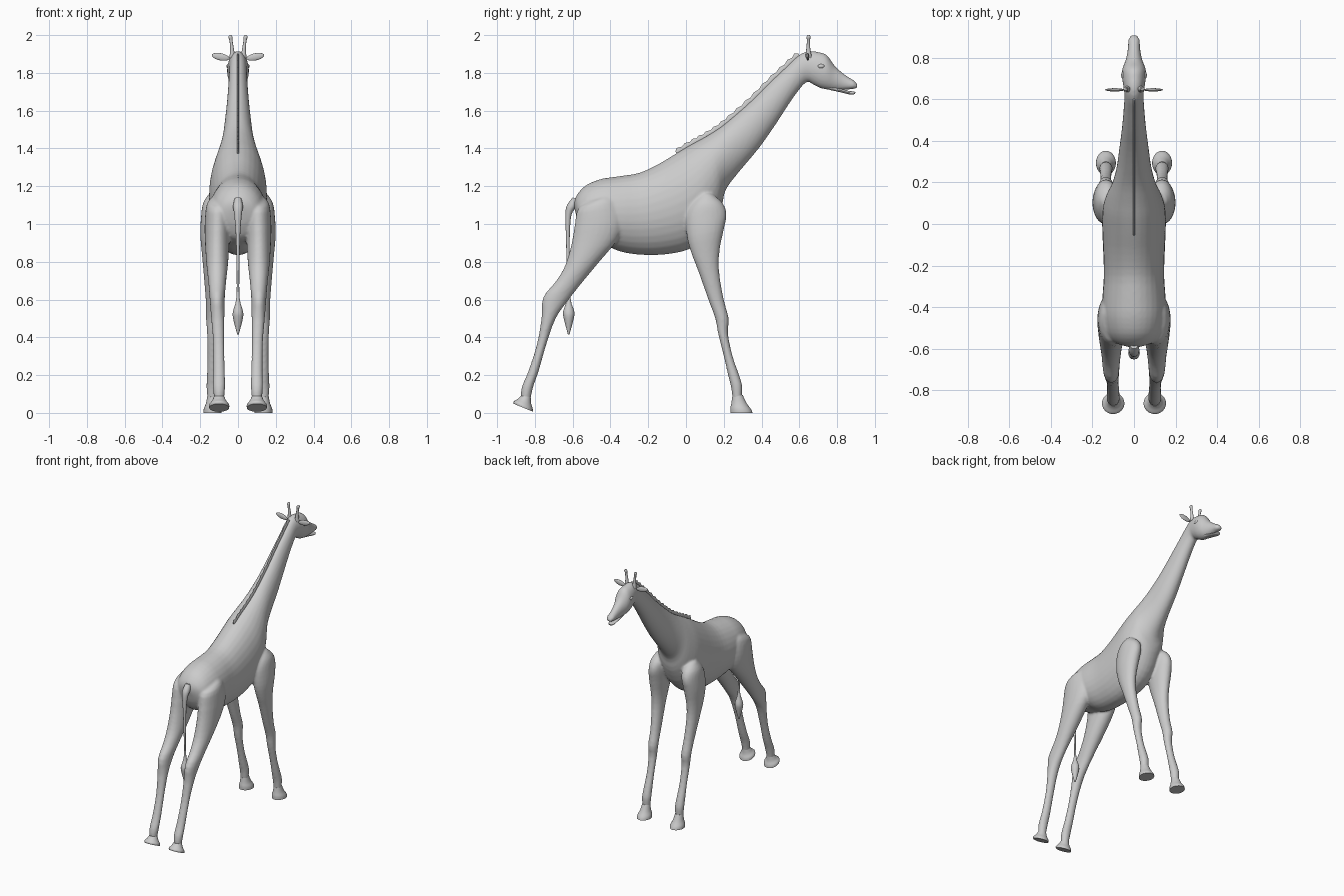
import bpy, bmesh, math
from mathutils import Vector, Matrix

GREY = bpy.data.materials.new("plain_grey")
GREY.diffuse_color = (0.6, 0.6, 0.6, 1)


def spline(rows, steps):
    """Catmull-Rom interpolation through rows of numbers."""
    out = []
    for i in range(len(rows) - 1):
        p0, p1 = rows[max(i - 1, 0)], rows[i]
        p2, p3 = rows[i + 1], rows[min(i + 2, len(rows) - 1)]
        for k in range(steps):
            t = k / steps
            out.append([0.5 * (2 * b + (c - a) * t + (2 * a - 5 * b + 4 * c - d) * t * t
                               + (3 * b - a - 3 * c + d) * t ** 3)
                        for a, b, c, d in zip(p0, p1, p2, p3)])
    return out + [list(rows[-1])]


def loft(bm, rows, sides=24, steps=3, side=1):
    """Skin oval rings; each row is (y1, z1, y2, z2, centre x, half width)."""
    rings = []
    for y1, z1, y2, z2, x, w in spline(rows, steps):
        ring = []
        for k in range(sides):
            a = 2 * math.pi * k / sides
            c, s = math.cos(a), math.sin(a)
            ring.append(bm.verts.new((side * (x + w * s),
                                      (y1 + y2) / 2 + (y1 - y2) / 2 * c,
                                      (z1 + z2) / 2 + (z1 - z2) / 2 * c)))
        rings.append(ring)
    for a, b in zip(rings, rings[1:]):
        for k in range(sides):
            j = (k + 1) % sides
            bm.faces.new((a[k], a[j], b[j], b[k]))
    bm.faces.new(rings[0])
    bm.faces.new(rings[-1])


def ball(bm, centre, radii, tilt=0.0):
    m = Matrix.Translation(centre) @ Matrix.Rotation(tilt, 4, 'Y') @ Matrix.Diagonal((*radii, 1))
    bmesh.ops.create_uvsphere(bm, u_segments=16, v_segments=10, radius=1, matrix=m)


def finish(bm, name, angle=50):
    bmesh.ops.recalc_face_normals(bm, faces=bm.faces)
    me = bpy.data.meshes.new(name)
    bm.to_mesh(me)
    bm.free()
    ob = bpy.data.objects.new(name, me)
    bpy.context.collection.objects.link(ob)
    me.materials.append(GREY)
    bpy.ops.object.select_all(action='DESELECT')
    ob.select_set(True)
    bpy.context.view_layer.objects.active = ob
    bpy.ops.object.shade_smooth_by_angle(angle=math.radians(angle))
    return ob


# Trunk, neck and head as one run: top point, bottom point, half width
TRUNK = [(-.595, 1.10, -.575, 1.02, 0, .03), (-.58, 1.15, -.56, .98, 0, .09),
         (-.53, 1.205, -.52, .92, 0, .13), (-.45, 1.238, -.43, .89, 0, .15),
         (-.36, 1.252, -.35, .855, 0, .152), (-.25, 1.27, -.25, .838, 0, .145),
         (-.15, 1.315, -.12, .838, 0, .148), (-.05, 1.375, .02, .868, 0, .153),
         (.03, 1.422, .12, .95, 0, .15), (.10, 1.46, .185, 1.08, 0, .13),
         (.18, 1.51, .21, 1.18, 0, .105), (.26, 1.575, .28, 1.275, 0, .084),
         (.35, 1.655, .385, 1.40, 0, .07), (.44, 1.745, .48, 1.535, 0, .058),
         (.53, 1.83, .565, 1.665, 0, .05)]
HEAD = [(.60, 1.895, .635, 1.75, 0, .046), (.65, 1.915, .67, 1.74, 0, .051),
        (.70, 1.91, .71, 1.72, 0, .057), (.745, 1.895, .745, 1.712, 0, .056),
        (.785, 1.84, .78, 1.708, 0, .042), (.825, 1.803, .81, 1.708, 0, .033),
        (.865, 1.775, .84, 1.71, 0, .029), (.892, 1.758, .88, 1.714, 0, .027),
        (.91, 1.735, .903, 1.718, 0, .015)]
# Legs from top to ankle
FRONT_LEG = [(.14, 1.16, .08, 1.16, .125, .03), (.195, 1.11, .03, 1.11, .13, .055),
             (.215, 1.05, 0, 1.04, .135, .06), (.20, .97, .005, .93, .142, .058),
             (.178, .86, .03, .84, .145, .047), (.175, .75, .065, .75, .143, .04),
             (.20, .60, .118, .60, .137, .034), (.226, .50, .155, .50, .135, .034),
             (.222, .42, .17, .42, .135, .029), (.247, .30, .20, .30, .135, .026),
             (.285, .19, .225, .19, .135, .03), (.298, .14, .238, .14, .135, .032),
             (.297, .09, .246, .08, .135, .028), (.297, .05, .25, .05, .135, .026)]
HIND_LEG = [(-.45, 1.15, -.40, 1.15, .10, .03), (-.565, 1.09, -.36, 1.12, .105, .06),
            (-.588, 1.0, -.33, 1.02, .108, .068), (-.605, .90, -.36, .92, .11, .065),
            (-.64, .78, -.45, .81, .11, .058), (-.69, .695, -.55, .69, .11, .047),
            (-.757, .61, -.62, .60, .11, .04), (-.765, .50, -.69, .50, .107, .035),
            (-.79, .36, -.74, .36, .102, .029), (-.835, .22, -.78, .22, .10, .03),
            (-.868, .14, -.805, .15, .10, .032), (-.874, .09, -.821, .085, .10, .028),
            (-.87, .06, -.825, .05, .10, .026)]
bm = bmesh.new()
loft(bm, TRUNK + HEAD, 32)
for s in (1, -1):
    loft(bm, FRONT_LEG, side=s)
    loft(bm, HIND_LEG, side=s)
body = finish(bm, "body", 180)
fuse = body.modifiers.new("fuse", 'REMESH')
fuse.mode = 'VOXEL'
fuse.voxel_size = 0.008
fuse.use_smooth_shade = True
soften = body.modifiers.new("soften", 'SMOOTH')
soften.factor = 0.5
soften.iterations = 4

# Hooves
FRONT_HOOF = [(.245, .085, .30, .095, .135, .027), (.24, .05, .322, .05, .135, .035),
              (.235, .025, .345, .018, .135, .046), (.235, 0, .352, 0, .135, .048)]
HIND_HOOF = [(-.875, .09, -.822, .085, .10, .027), (-.89, .075, -.82, .05, .10, .038),
             (-.912, .06, -.812, .025, .10, .053), (-.912, .048, -.81, .006, .10, .053)]
for label, rows in (("front_hoof", FRONT_HOOF), ("hind_hoof", HIND_HOOF)):
    for s, hand in ((1, "right"), (-1, "left")):
        bm = bmesh.new()
        loft(bm, rows, side=s)
        finish(bm, f"{label}_{hand}")

# Horns, ears and eyes
HORN = [(.632, 1.88, .667, 1.88, .03, .015), (.637, 1.93, .658, 1.93, .032, .01),
        (.64, 1.97, .656, 1.97, .037, .008), (.638, 1.99, .66, 1.99, .04, .011),
        (.645, 2.0, .655, 2.0, .04, .005)]
for s, hand in ((1, "right"), (-1, "left")):
    bm = bmesh.new()
    loft(bm, HORN, 12, side=s)
    finish(bm, "horn_" + hand)
    bm = bmesh.new()
    ball(bm, (s * .092, .645, 1.885), (.048, .008, .019), -s * .2)
    finish(bm, "ear_" + hand)
    bm = bmesh.new()
    ball(bm, (s * .05, .715, 1.835), (.012, .019, .012))
    finish(bm, "eye_" + hand)

# Lower jaw, slightly open
bm = bmesh.new()
loft(bm, [(.76, 1.735, .76, 1.71, 0, .025), (.81, 1.72, .815, 1.698, 0, .025),
          (.86, 1.705, .86, 1.687, 0, .022), (.885, 1.702, .885, 1.685, 0, .018),
          (.897, 1.698, .895, 1.69, 0, .008)], 16)
finish(bm, "lower_jaw")

# Tail with tuft
bm = bmesh.new()
loft(bm, [(-.60, 1.14, -.56, 1.13, 0, .018), (-.63, 1.10, -.58, 1.09, 0, .026),
          (-.639, 1.05, -.606, 1.05, 0, .02), (-.636, .95, -.615, .95, 0, .012),
          (-.632, .80, -.616, .80, 0, .008), (-.627, .62, -.612, .61, 0, .008),
          (-.65, .54, -.592, .54, 0, .026), (-.647, .50, -.594, .50, 0, .026),
          (-.625, .415, -.617, .415, 0, .004)], 12)
finish(bm, "tail")

# Jagged mane following the top of the neck
bm = bmesh.new()
crest = [Vector((0, r[0], r[1])) for r in spline(TRUNK[7:] + HEAD[:1], 4)]
up = Vector((0, -.6, .8))
rows = []
for i, p in enumerate(crest):
    top = p + up * (0.01 if i in (0, len(crest) - 1) else 0.024 if i % 2 else 0.016)
    low = p - up * 0.015
    rows.append((top.y, top.z, low.y, low.z, 0, .005))
loft(bm, rows, 8, 1)
finish(bm, "mane")
